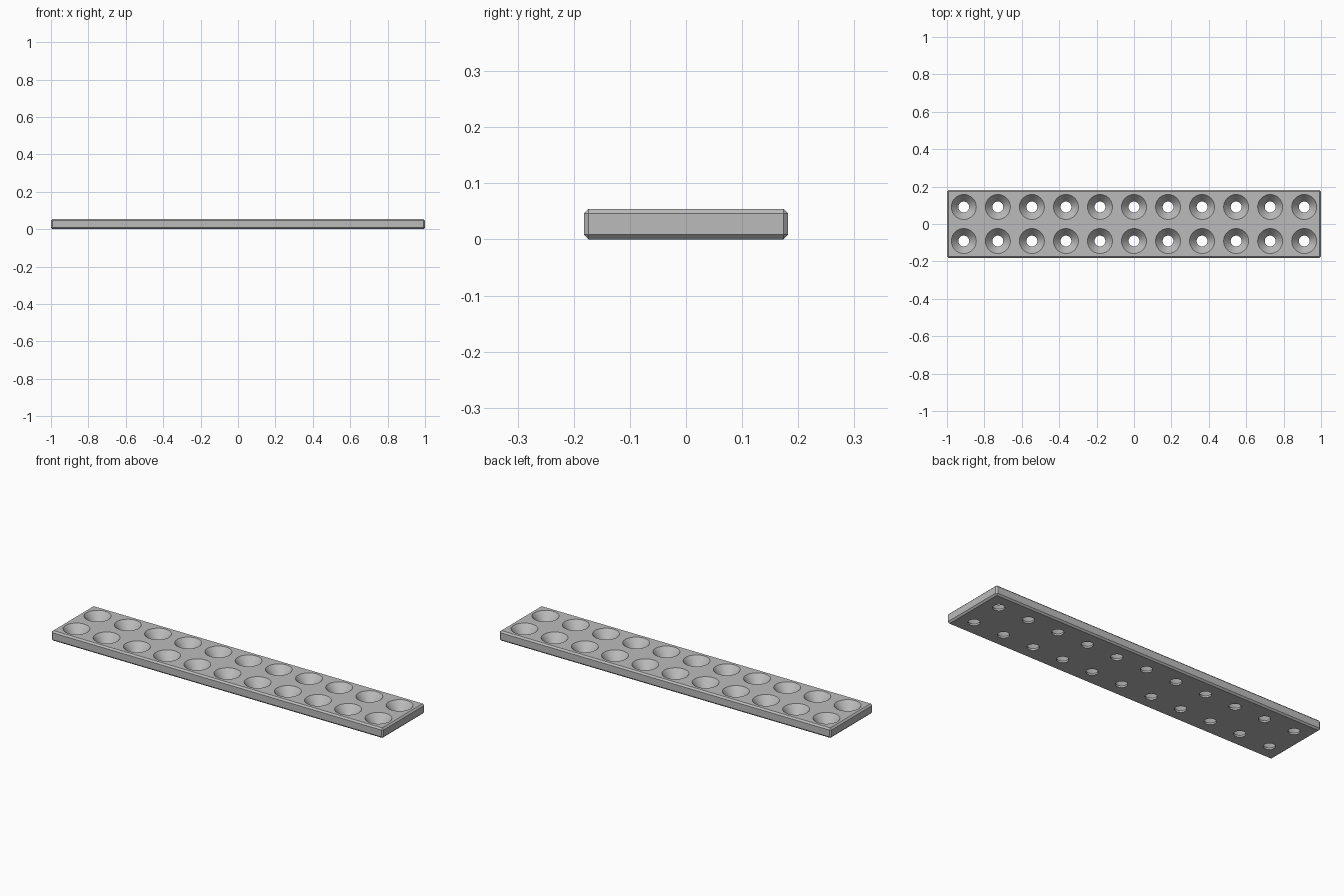
import bpy
import bmesh
from math import cos, sin, pi, radians

LENGTH, WIDTH, HEIGHT = 2.0, 0.364, 0.0545
CHAMFER = 0.0085
PITCH = WIDTH / 2
COLUMNS, ROWS = 11, 2
HOLE_R, SINK_R, HOLE_DEPTH = 0.029, 0.0667, 0.009
SIDES = 64

if "Cube" in bpy.data.objects:
    bpy.data.objects.remove(bpy.data.objects["Cube"], do_unlink=True)

grey = bpy.data.materials.new("plain_grey")
grey.use_nodes = True
colour = (0.5, 0.5, 0.5, 1)
grey.diffuse_color = colour
grey.node_tree.nodes["Principled BSDF"].inputs["Base Color"].default_value = colour


def make_object(name, bm):
    bmesh.ops.recalc_face_normals(bm, faces=bm.faces)
    mesh = bpy.data.meshes.new(name)
    bm.to_mesh(mesh)
    bm.free()
    mesh.materials.append(grey)
    obj = bpy.data.objects.new(name, mesh)
    bpy.context.collection.objects.link(obj)
    return obj


def add_lathe(bm, profile, x, y):
    """Closed solid of revolution about a vertical axis at (x, y)."""
    rings = [[bm.verts.new((x + r * cos(2 * pi * i / SIDES),
                            y + r * sin(2 * pi * i / SIDES), z))
              for i in range(SIDES)] for r, z in profile]
    for low, high in zip(rings, rings[1:]):
        for i in range(SIDES):
            j = (i + 1) % SIDES
            bm.faces.new((low[i], low[j], high[j], high[i]))
    bm.faces.new(rings[0][::-1])
    bm.faces.new(rings[-1])


# Plate with every edge chamfered
bm = bmesh.new()
bmesh.ops.create_cube(bm, size=1)
for v in bm.verts:
    v.co.x *= LENGTH
    v.co.y *= WIDTH
    v.co.z = (v.co.z + 0.5) * HEIGHT
bmesh.ops.bevel(bm, geom=bm.edges[:], offset=CHAMFER, segments=1, affect='EDGES')
plate = make_object("perforated_plate", bm)

# Countersunk holes: short straight bore, then a cone run on past the top
slope = (SINK_R - HOLE_R) / (HEIGHT - HOLE_DEPTH)
over = 0.01
profile = [(HOLE_R, -over), (HOLE_R, HOLE_DEPTH),
           (SINK_R + slope * over, HEIGHT + over)]
bm = bmesh.new()
for col in range(COLUMNS):
    for row in range(ROWS):
        add_lathe(bm, profile, (col - (COLUMNS - 1) / 2) * PITCH,
                  (row - (ROWS - 1) / 2) * PITCH)
cutter = make_object("hole_cutter", bm)
cutter.hide_render = True

cut = plate.modifiers.new("countersunk_holes", 'BOOLEAN')
cut.operation = 'DIFFERENCE'
cut.solver = 'EXACT'
cut.object = cutter

# Apply the cut, drop the cutter, smooth only the round walls
bpy.ops.object.select_all(action='DESELECT')
plate.select_set(True)
bpy.context.view_layer.objects.active = plate
bpy.ops.object.modifier_apply(modifier=cut.name)
bpy.data.objects.remove(cutter, do_unlink=True)
bpy.ops.object.shade_smooth_by_angle(angle=radians(25))
